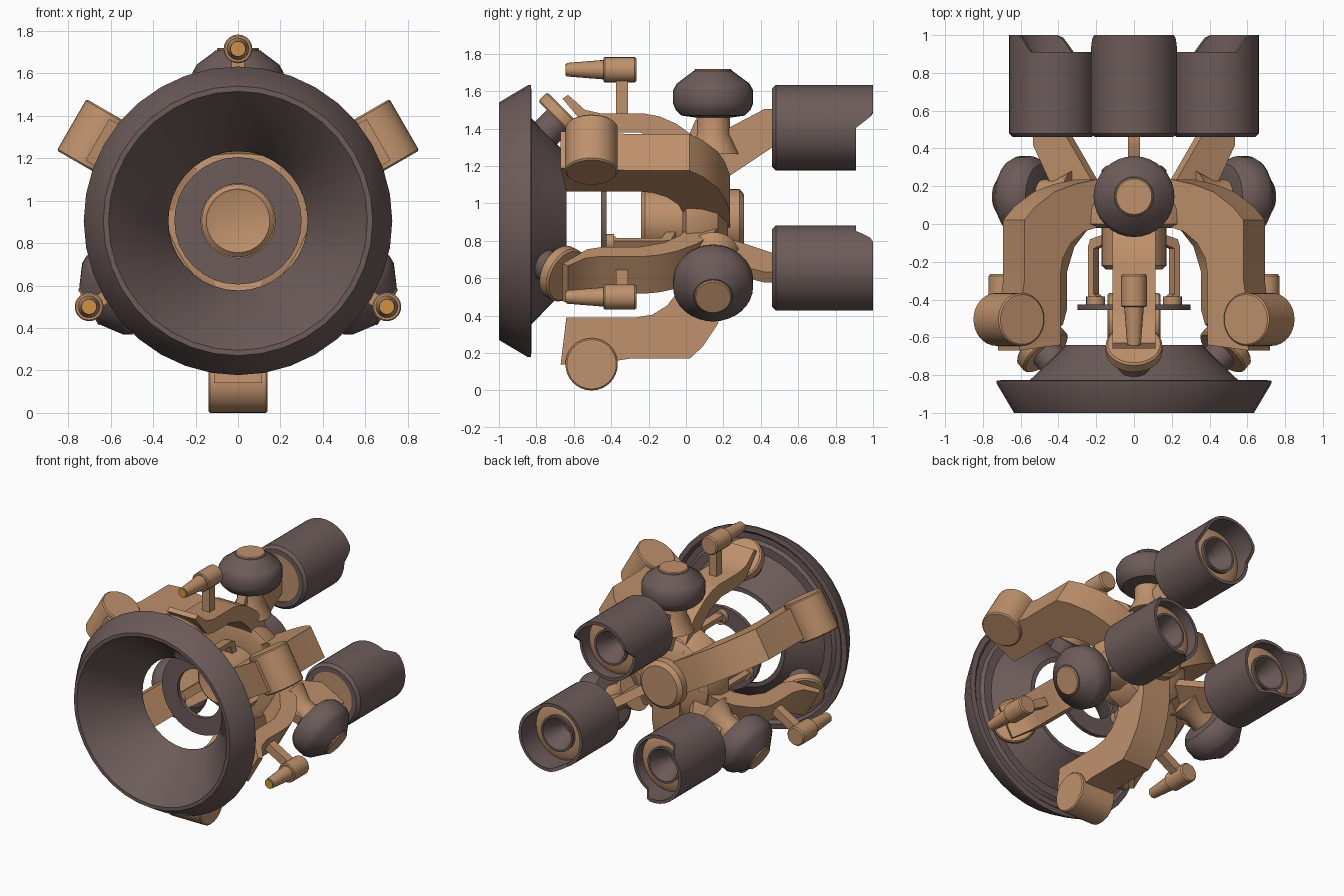
import bpy, bmesh, math
from mathutils import Matrix, Vector

if "Cube" in bpy.data.objects:
    bpy.data.objects.remove(bpy.data.objects["Cube"])

CZ = 0.905  # height of the main axis, which runs along y


def material(name, rgb):
    m = bpy.data.materials.new(name)
    m.diffuse_color = (*rgb, 1)
    m.use_nodes = True
    m.node_tree.nodes["Principled BSDF"].inputs["Base Color"].default_value = m.diffuse_color
    return m


TAN = material("tan", (0.52, 0.285, 0.15))
DARK = material("dark brown", (0.15, 0.106, 0.1))
GOLD = material("gold", (0.62, 0.29, 0.05))


def finish(bm, name, mat, angle, sharp=32):
    """Place a part (local z = radial distance) turned by angle about the main axis."""
    bmesh.ops.remove_doubles(bm, verts=bm.verts, dist=1e-5)
    bmesh.ops.recalc_face_normals(bm, faces=bm.faces)
    bm.transform(Matrix.Translation((0, 0, CZ)) @ Matrix.Rotation(math.radians(angle), 4, 'Y'))
    for f in bm.faces:
        f.smooth = True
    me = bpy.data.meshes.new(name)
    bm.to_mesh(me)
    bm.free()
    me.set_sharp_from_angle(angle=math.radians(sharp))
    me.materials.append(mat)
    ob = bpy.data.objects.new(name, me)
    bpy.context.collection.objects.link(ob)
    return ob


def lathe(name, mat, prof, origin=(0, 0, 0), axis=(0, 1, 0), angle=0, seg=32, closed=False, warp=None):
    """Revolve (radius, distance) points about an axis through origin."""
    bm = bmesh.new()
    rot = Vector(axis).to_track_quat('Z', 'Y').to_matrix()
    rings = []
    for r, h in prof:
        ring = []
        for i in range(seg):
            a = 2 * math.pi * i / seg
            v = rot @ Vector((r * math.cos(a), r * math.sin(a), h))
            if warp:
                v = warp(v)
            ring.append(bm.verts.new(v + Vector(origin)))
        rings.append(ring)
    pairs = list(zip(rings, rings[1:]))
    if closed:
        pairs.append((rings[-1], rings[0]))
    for a, b in pairs:
        for i in range(seg):
            j = (i + 1) % seg
            bm.faces.new((a[i], a[j], b[j], b[i]))
    if not closed:
        for ring, p in ((rings[0], prof[0]), (rings[-1], prof[-1])):
            if p[0] > 1e-4:
                bm.faces.new(ring)
    return finish(bm, name, mat, angle)


def rod(name, mat, r, a, b, origin=(0, 0, 0), axis=(0, 1, 0), angle=0, seg=24, bev=0.0):
    prof = [(r - bev, a), (r, a + bev), (r, b - bev), (r - bev, b)] if bev else [(r, a), (r, b)]
    return lathe(name, mat, prof, origin, axis, angle, seg)


def plate(name, mat, prof, width, angle):
    """Extrude (radial, y) outline sideways, centred on the radial plane."""
    bm = bmesh.new()
    sides = [[bm.verts.new((x, y, r)) for r, y in prof] for x in (-width / 2, width / 2)]
    n = len(prof)
    for s in sides:
        bm.faces.new(s)
    for i in range(n):
        j = (i + 1) % n
        bm.faces.new((sides[0][i], sides[0][j], sides[1][j], sides[1][i]))
    return finish(bm, name, mat, angle)


# Front dish, inner baffle ring and central hub
lathe("front_dish", DARK, [(0.61, -1), (0.635, -1), (0.727, -0.845), (0.727, -0.83), (0.69, -0.825),
      (0.67, -0.845), (0.63, -0.845), (0.61, -0.825), (0.55, -0.825), (0.36, -0.64), (0.328, -0.64),
      (0.335, -0.67)], closed=True, seg=36)
lathe("baffle_ring", DARK, [(0.175, -0.455), (0.3, -0.455), (0.3, -0.425), (0.175, -0.425)], closed=True)
lathe("hub", TAN, [(0.14, -0.235), (0.15, -0.24), (0.172, -0.22), (0.172, 0.285), (0.145, 0.31)])
lathe("hub_dome", TAN, [(0.15, 0.0), (0.3, -0.02), (0.35, 0.0), (0.345, 0.08), (0.3, 0.17), (0.2, 0.225)])

BIG_ARM = [(0.515, -0.64), (0.765, -0.67), (0.765, -0.5), (0.735, -0.3), (0.735, 0.02), (0.67, 0.09),
           (0.55, 0.17), (0.43, 0.21), (0.3, 0.235), (0.1, 0.235), (0.1, 0.0), (0.26, -0.01),
           (0.37, -0.04), (0.45, -0.1), (0.5, -0.18), (0.515, -0.27)]
THIN_ARM = [(0.575, -0.22), (0.575, -0.45), (0.595, -0.54), (0.675, -0.63), (0.655, -0.66),
            (0.5, -0.53), (0.475, -0.45), (0.475, -0.25), (0.43, -0.12), (0.35, -0.03), (0.25, 0.02),
            (0.1, 0.02), (0.1, 0.21), (0.22, 0.2), (0.35, 0.13), (0.44, 0.06), (0.52, -0.05), (0.56, -0.14)]
STRUT = [(0.54, 0.05), (0.54, 0.225), (0.5, 0.23), (0.6, 0.42), (0.6, 0.47), (0.4, 0.47),
         (0.22, 0.2), (0.15, 0.1), (0.4, 0.0), (0.47, 0.02)]
BRACKET = [(0.15, -0.05), (0.25, -0.08), (0.265, -0.12), (0.265, -0.43), (0.2, -0.43),
           (0.2, -0.39), (0.23, -0.37), (0.23, -0.13), (0.15, -0.1)]


def notch(v):
    """Shorten the inner half of a thruster's rear rim."""
    if v.y > 0.95:
        v.y = 0.91 + 0.09 * min(1, max(0, v.z / 0.07))
    return v


for k in range(3):
    ang = 120 * k
    # Heavy arms with cross barrels at the tips
    plate("heavy_arm", TAN, BIG_ARM, 0.225, ang + 180)
    rod("arm_tip_barrel", TAN, 0.14, -0.14, 0.14, (0, -0.505, 0.765), (1, 0, 0), ang + 180, 32, 0.008)

    # Slim arms with angled pads pinned to the dish
    plate("slim_arm", TAN, THIN_ARM, 0.23, ang)
    n = (0, 1, 1)
    rod("dish_pad", TAN, 0.15, -0.035, 0.035, (0, -0.66, 0.56), n, ang, 28, 0.01)
    rod("dish_pin", DARK, 0.085, -0.13, -0.03, (0, -0.66, 0.56), n, ang)
    plate("baffle_bracket", TAN, BRACKET, 0.06, ang)
    rod("bracket_foot", TAN, 0.05, -0.43, -0.385, (0, 0, 0.235), (0, 1, 0), ang, 16)

    # Small guns on posts
    plate("gun_post", TAN, [(0.5, -0.375), (0.79, -0.375), (0.79, -0.31), (0.5, -0.31)], 0.06, ang)
    lathe("gun", TAN, [(0.03, -0.64), (0.036, -0.64), (0.052, -0.44), (0.062, -0.44), (0.068, -0.434),
          (0.068, -0.275), (0.06, -0.265)], (0, 0, 0.81), angle=ang, seg=20)
    rod("gun_tip", GOLD, 0.03, -0.644, -0.63, (0, 0, 0.81), angle=ang, seg=20)

    # Round tanks with caps, on pedestals
    up = (0, 0, 1)
    lathe("tank", DARK, [(0.1, 0.555), (0.17, 0.565), (0.2, 0.595), (0.214, 0.63), (0.214, 0.7),
          (0.195, 0.735), (0.105, 0.803)], (0, 0.145, 0), up, ang, 32)
    rod("tank_cap", TAN, 0.1, 0.78, 0.815, (0, 0.145, 0), up, ang, 28, 0.006)
    lathe("tank_pedestal", TAN, [(0.14, 0.36), (0.09, 0.47), (0.09, 0.57)], (0, 0.145, 0), up, ang)
    plate("thruster_strut", TAN, STRUT, 0.065, ang)

    # Thrusters: notched shell, inner plate and bell
    o = (0, 0, 0.5)
    lathe("thruster_shell", DARK, [(0.17, 0.46), (0.208, 0.46), (0.228, 0.48), (0.228, 1.0), (0.205, 1.0),
          (0.205, 0.8), (0.17, 0.8)], o, angle=ang, seg=48, closed=True, warp=notch)
    rod("thruster_front_plate", TAN, 0.175, 0.465, 0.5, o, angle=ang, seg=32)
    lathe("thruster_rear_plate", TAN, [(0.205, 0.81), (0.205, 0.83), (0.165, 0.85), (0.11, 0.85),
          (0.11, 0.81)], o, angle=ang, closed=True)
    lathe("thruster_bell", DARK, [(0.0, 0.72), (0.05, 0.72), (0.075, 0.78), (0.115, 0.88), (0.13, 0.88),
          (0.125, 0.83), (0.09, 0.74), (0.06, 0.7), (0.0, 0.7)], o, angle=ang)
